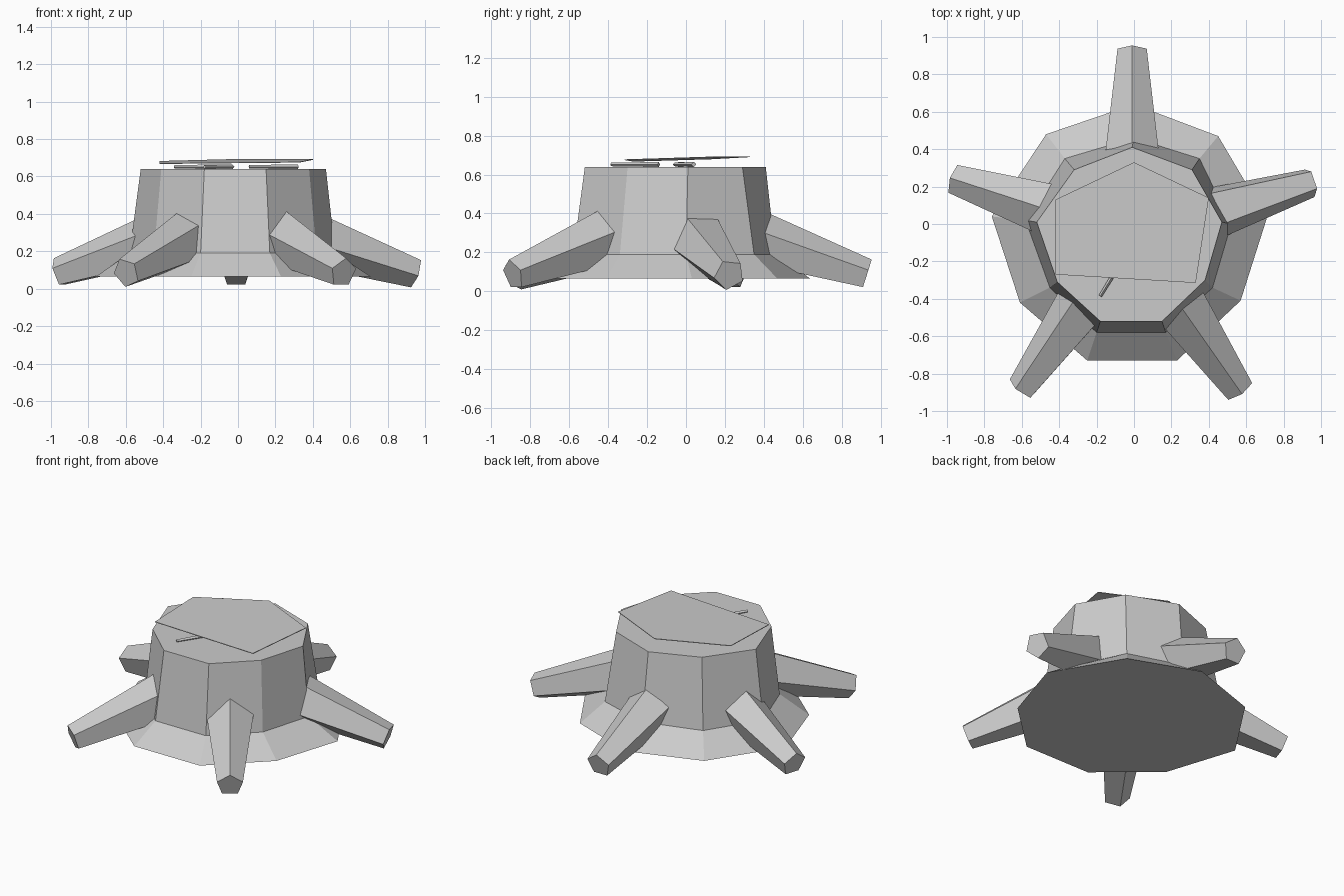
import bpy
import bmesh
import math
from mathutils import Matrix, Vector

if "Cube" in bpy.data.objects:
    bpy.data.objects.remove(bpy.data.objects["Cube"], do_unlink=True)

grey = bpy.data.materials.new("plain_grey")
grey.use_nodes = True
grey.diffuse_color = (0.6, 0.6, 0.6, 1)
grey.node_tree.nodes["Principled BSDF"].inputs["Base Color"].default_value = (0.6, 0.6, 0.6, 1)


def loft(name, rings):
    """Skin matching rings of points and cap both ends."""
    bm = bmesh.new()
    loops = [[bm.verts.new(p) for p in ring] for ring in rings]
    n = len(loops[0])
    for low, high in zip(loops, loops[1:]):
        for i in range(n):
            j = (i + 1) % n
            bm.faces.new((low[i], low[j], high[j], high[i]))
    bm.faces.new(loops[0][::-1])
    bm.faces.new(loops[-1])
    bmesh.ops.recalc_face_normals(bm, faces=bm.faces)
    mesh = bpy.data.meshes.new(name)
    bm.to_mesh(mesh)
    bm.free()
    mesh.materials.append(grey)
    obj = bpy.data.objects.new(name, mesh)
    bpy.context.collection.objects.link(obj)
    return obj


def tapered_bar(name, start, end, r_start, r_end, sides, roll=0):
    """Prism along a line, with one corner uppermost before the roll."""
    start, end = Vector(start), Vector(end)
    along = (end - start).normalized()
    side = along.cross(Vector((0, 0, 1))).normalized()
    up = side.cross(along)
    rings = []
    for centre, r in ((start, r_start), (end, r_end)):
        angles = [math.radians(roll) + math.tau * i / sides for i in range(sides)]
        rings.append([centre + r * (up * math.cos(a) + side * math.sin(a)) for a in angles])
    return loft(name, rings)


# Trunk: uneven nine-sided rings, flared at the ground
flare = [(-.25, -.73), (.23, -.73), (.57, -.41), (.71, .03), (.45, .47),
         (0, .64), (-.47, .48), (-.76, .04), (-.61, -.42)]
waist = [(-.2, -.58), (.17, -.58), (.42, -.34), (.52, 0), (.35, .35),
         (0, .46), (-.37, .35), (-.58, .02), (-.45, -.34)]
rim = [(-.18, -.52), (.15, -.52), (.38, -.3), (.47, .01), (.31, .29),
       (-.01, .41), (-.32, .29), (-.52, .01), (-.41, -.31)]
loft("trunk", [[(x, y, z) for x, y in ring]
               for ring, z in ((flare, .065), (waist, .19), (rim, .64))])

# Roots: five tapered five-sided bars leaning down to the ground
hub = Vector((-.01, -.07, 0))
for name, angle, roll in (("back_root", 90, 0), ("left_root", 17, 30),
                          ("right_root", 162, 0), ("front_left_root", -55, 0),
                          ("front_right_root", 234, 20)):
    a = math.radians(angle)
    out = Vector((math.cos(a), math.sin(a), 0))
    tapered_bar(name, hub + out * .4 + Vector((0, 0, .275)),
                hub + out * 1.0 + Vector((0, 0, .085)), .155, .082, 5, roll)

# Cracks: three thin slivers lying on the cut top
for i, (start, end) in enumerate((((-.18, -.385), (-.03, -.14)),
                                  ((-.34, .045), (-.06, -.04)),
                                  ((.06, -.06), (.32, .04)))):
    tapered_bar(f"crack_{i + 1}", (*start, .652), (*end, .652), .009, .013, 4)

# Cut top: a thin, slightly tilted five-sided plate
plate = [(-.42, -.27), (.33, -.315), (.4, .14), (0, .33), (-.42, .13)]
loft("top_plate", [[(x, y, z + .012 * x + .03 * y) for x, y in plate]
                   for z in (.68, .684)])
